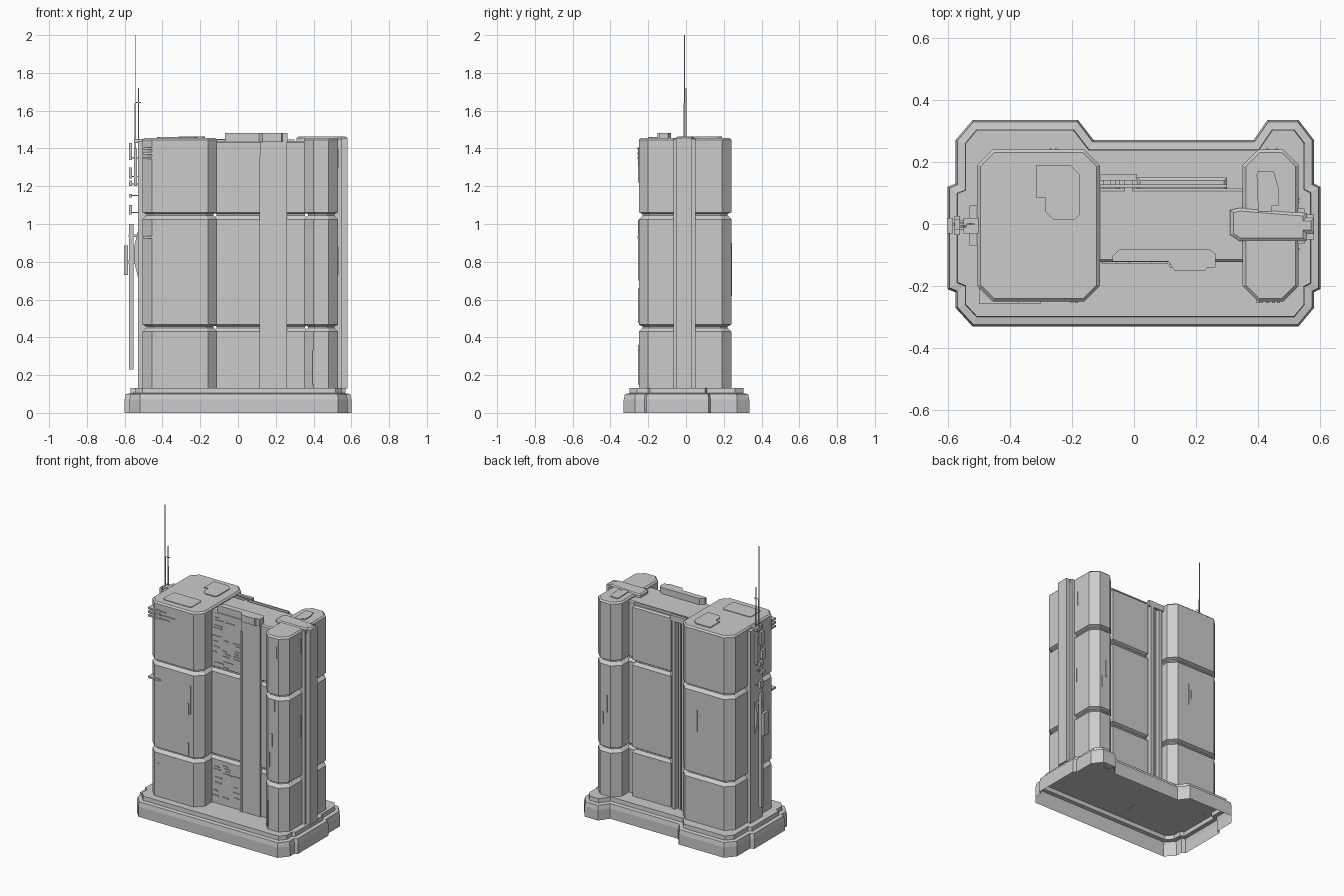
import bpy, bmesh, math, random
from mathutils import Vector

random.seed(4)


def finish(name, bm):
    bmesh.ops.recalc_face_normals(bm, faces=bm.faces[:])
    me = bpy.data.meshes.new(name)
    bm.to_mesh(me)
    bm.free()
    ob = bpy.data.objects.new(name, me)
    bpy.context.collection.objects.link(ob)
    return ob


def inset(pts, d):
    """Mitred inward offset of a counter-clockwise outline."""
    out = []
    for i, p in enumerate(pts):
        p = Vector(p)
        a = (p - Vector(pts[i - 1])).normalized()
        b = (Vector(pts[(i + 1) % len(pts)]) - p).normalized()
        na, nb = Vector((-a.y, a.x)), Vector((-b.y, b.x))
        out.append(p + (na + nb) * d / (1 + na.dot(nb)))
    return out


def loft(name, pts, levels, bottom=True):
    """Stack an outline through (height, inset) levels and cap the ends."""
    bm = bmesh.new()
    rings = [[bm.verts.new((p[0], p[1], z)) for p in inset(pts, d)] for z, d in levels]
    n = len(pts)
    for lo, hi in zip(rings, rings[1:]):
        for i in range(n):
            bm.faces.new((lo[i], lo[(i + 1) % n], hi[(i + 1) % n], hi[i]))
    if bottom:
        bm.faces.new(rings[0][::-1])
    bm.faces.new(rings[-1])
    return finish(name, bm)


def octagon(x0, x1, y0, y1, c):
    return [(x0 + c, y0), (x1 - c, y0), (x1, y0 + c), (x1, y1 - c),
            (x1 - c, y1), (x0 + c, y1), (x0, y1 - c), (x0, y0 + c)]


def rect(x0, x1, y0, y1):
    return [(x0, y0), (x1, y0), (x1, y1), (x0, y1)]


def boxes(name, items):
    """One object from (x0, x1, y0, y1, z0, z1) boxes."""
    bm = bmesh.new()
    for x0, x1, y0, y1, z0, z1 in items:
        vs = bmesh.ops.create_cube(bm, size=1)["verts"]
        for v in vs:
            v.co = (x1 if v.co.x > 0 else x0, y1 if v.co.y > 0 else y0, z1 if v.co.z > 0 else z0)
    return finish(name, bm)


def storeys(top, rim, d=0.02):
    """Wall profile with two wide grooves and a chamfered roof rim."""
    lv = [(0.13, 0)]
    for z in (0.43, 1.025):
        lv += [(z, 0), (z + 0.02, d), (z + 0.028, d), (z + 0.037, 0)]
    return lv + [(top - rim, 0), (top, rim)]


# stepped plinth shell, open underneath, with notched back and side bays
plinth = [(-0.52, -0.33), (0.53, -0.33), (0.58, -0.27), (0.58, -0.22), (0.6, -0.21),
          (0.6, 0.12), (0.58, 0.13), (0.58, 0.27), (0.53, 0.335), (0.43, 0.335), (0.385, 0.27),
          (-0.13, 0.27), (-0.18, 0.335), (-0.52, 0.335), (-0.575, 0.27), (-0.575, 0.13),
          (-0.6, 0.12), (-0.6, -0.21), (-0.575, -0.22), (-0.575, -0.27)]
loft("plinth", plinth, [(0, 0), (0.07, 0), (0.1, 0.006), (0.104, 0.03), (0.132, 0.032)], bottom=False)

# two octagonal towers and the wall block between them
left_plan = octagon(-0.505, -0.11, -0.25, 0.24, 0.05)
right_plan = octagon(0.35, 0.53, -0.25, 0.24, 0.05)
for name, plan in (("left_tower", left_plan), ("right_tower", right_plan)):
    loft(name, plan, storeys(1.456, 0.01))
loft("centre_block", rect(-0.13, 0.37, -0.122, 0.115), storeys(1.44, 0.008, 0.015))

# front pilaster, with stepped edge
boxes("front_pilaster", [(0.12, 0.26, -0.133, -0.1, 0.13, 1.45),
                         (0.115, 0.127, -0.14, -0.1, 0.13, 1.36)])

# back panels and vertical pipes
loft("back_panel", rect(0.01, 0.3, 0.1, 0.15), storeys(1.43, 0.01, 0.015))
boxes("back_pipes", [(-0.1, -0.075, 0.1, 0.155, 0.13, 1.43), (-0.06, -0.045, 0.1, 0.145, 0.13, 1.42),
                     (-0.03, -0.005, 0.1, 0.16, 0.13, 1.44)])

# service spines on the outer ends
boxes("right_spine", [(0.5, 0.55, -0.065, 0.05, 0.13, 1.45), (0.5, 0.58, -0.05, 0.03, 0.13, 1.455)])
boxes("left_spine", [(-0.53, -0.49, -0.07, 0.06, 0.13, 1.44)])

# roof equipment
loft("front_roof_unit", [(-0.07, -0.12), (0.11, -0.12), (0.13, -0.15), (0.23, -0.15), (0.235, -0.14),
                         (0.262, -0.14), (0.262, -0.095), (0.24, -0.08), (-0.045, -0.08), (-0.07, -0.105)],
     [(1.435, 0), (1.482, 0)])
loft("left_roof_hatch_front", octagon(-0.43, -0.215, -0.2, -0.08, 0.012), [(1.44, 0), (1.46, 0)])
loft("left_roof_hatch_back", [(-0.26, 0.015), (-0.19, 0.015), (-0.175, 0.03), (-0.175, 0.16),
                              (-0.205, 0.19), (-0.315, 0.19), (-0.315, 0.085), (-0.285, 0.085),
                              (-0.285, 0.04)], [(1.44, 0), (1.462, 0)])
loft("right_roof_duct", [(0.31, -0.035), (0.34, -0.055), (0.555, -0.055), (0.555, -0.03), (0.58, -0.03),
                         (0.58, 0.02), (0.555, 0.02), (0.555, 0.035), (0.34, 0.052), (0.31, 0.045)],
     [(1.43, 0), (1.455, 0), (1.462, 0.01)])
loft("right_roof_hatch", [(0.4, 0.04), (0.445, 0.04), (0.445, 0.06), (0.465, 0.06), (0.465, 0.12),
                          (0.45, 0.17), (0.4, 0.17), (0.395, 0.16)], [(1.44, 0), (1.462, 0)])
boxes("back_roof_rail", [(-0.11, 0.3, 0.118, 0.128, 1.4, 1.447), (-0.11, 0.01, 0.14, 0.16, 1.41, 1.45)])

# horizontal window slots in the upper and lower centre wall
slots = []
for z0, z1 in ((0.18, 0.41), (1.07, 1.4)):
    z = z0
    while z < z1:
        for x in (-0.105, -0.03, 0.045):
            if random.random() < 0.4:
                s = x + random.uniform(0, 0.02)
                slots.append((s, min(s + random.uniform(0.025, 0.07), 0.11), -0.127, -0.11, z, z + 0.007))
        z += 0.018
boxes("window_slots", slots)

# vertical slits on the towers (x, z0, z1), front and back
slits = [(-0.425, 1.22, 1.4), (-0.425, 0.18, 0.36), (-0.2, 0.75, 0.83), (-0.185, 0.76, 0.95),
         (-0.2, 0.475, 0.56), (0.465, 1.31, 1.39), (0.45, 0.95, 1.02), (0.43, 0.7, 0.79),
         (0.41, 0.56, 0.66), (0.4, 0.15, 0.33)]
boxes("front_slits", [(x - 0.005, x + 0.005, -0.254, -0.24, a, b) for x, a, b in slits])
boxes("back_slits", [(x - 0.004, x + 0.004, 0.23, 0.243, a, b) for x, a, b in
                     ((-0.25, 0.75, 0.9), (-0.27, 0.8, 0.86), (0.43, 0.7, 0.82), (0.46, 0.62, 0.7))])
boxes("end_slits", [(0.525, 0.533, y - 0.003, y + 0.003, a, b) for y, a, b in
                    ((-0.08, 0.73, 0.88), (0.07, 0.7, 0.8), (-0.08, 1.3, 1.4), (0.08, 1.25, 1.35))])

# bracket rods on the front left corner
rods = []
for z, x1 in ((1.4, -0.37), (1.375, -0.3), (1.35, -0.34), (0.93, -0.405)):
    rods += [(-0.5, -0.41, -0.257, -0.2, z - 0.006, z + 0.006),
             (-0.41, x1, -0.256, -0.24, z - 0.002, z + 0.002)]
boxes("corner_rods", rods)

# hanging sign, its plate, and equipment boxes on the left end
boxes("hanging_sign", [(-0.577, -0.553, -0.012, 0.008, 0.23, 1.0), (-0.603, -0.583, -0.03, 0.02, 0.73, 0.885),
                       (-0.59, -0.52, -0.006, 0.004, 0.79, 0.81), (-0.58, -0.52, -0.006, 0.004, 0.93, 0.945)])
gear = []
for z0, z1, y in ((1.34, 1.43, 0.0), (1.24, 1.3, -0.015), (1.2, 1.23, 0.01), (1.14, 1.16, -0.01), (1.05, 1.1, 0.01)):
    gear += [(-0.578, -0.56, y - 0.02, y + 0.015, z0, z1),
             (-0.565, -0.52, y - 0.005, y + 0.003, z0 + 0.008, z0 + 0.014)]
gear.append((-0.55, -0.535, -0.025, 0.02, 1.2, 1.4))
boxes("left_end_gear", gear)
bm = bmesh.new()
fin = [bm.verts.new((x, -0.03, z)) for x, z in
       ((-0.52, 0.68), (-0.55, 0.8), (-0.55, 0.88), (-0.52, 1.0))]
face = bm.faces.new(fin)
for v in bmesh.ops.extrude_face_region(bm, geom=[face], use_keep_orig=True)["geom"]:
    if isinstance(v, bmesh.types.BMVert):
        v.co.y = 0.02
finish("sign_mount", bm)

# antenna masts
boxes("antenna", [(-0.548, -0.54, -0.012, -0.004, 1.2, 1.64), (-0.546, -0.542, -0.01, -0.006, 1.64, 2.0),
                  (-0.53, -0.524, -0.003, 0.003, 1.4, 1.58), (-0.529, -0.525, -0.002, 0.002, 1.58, 1.72),
                  (-0.54, -0.513, -0.003, 0.001, 1.64, 1.645), (-0.55, -0.5, -0.03, 0.02, 1.43, 1.45)])
